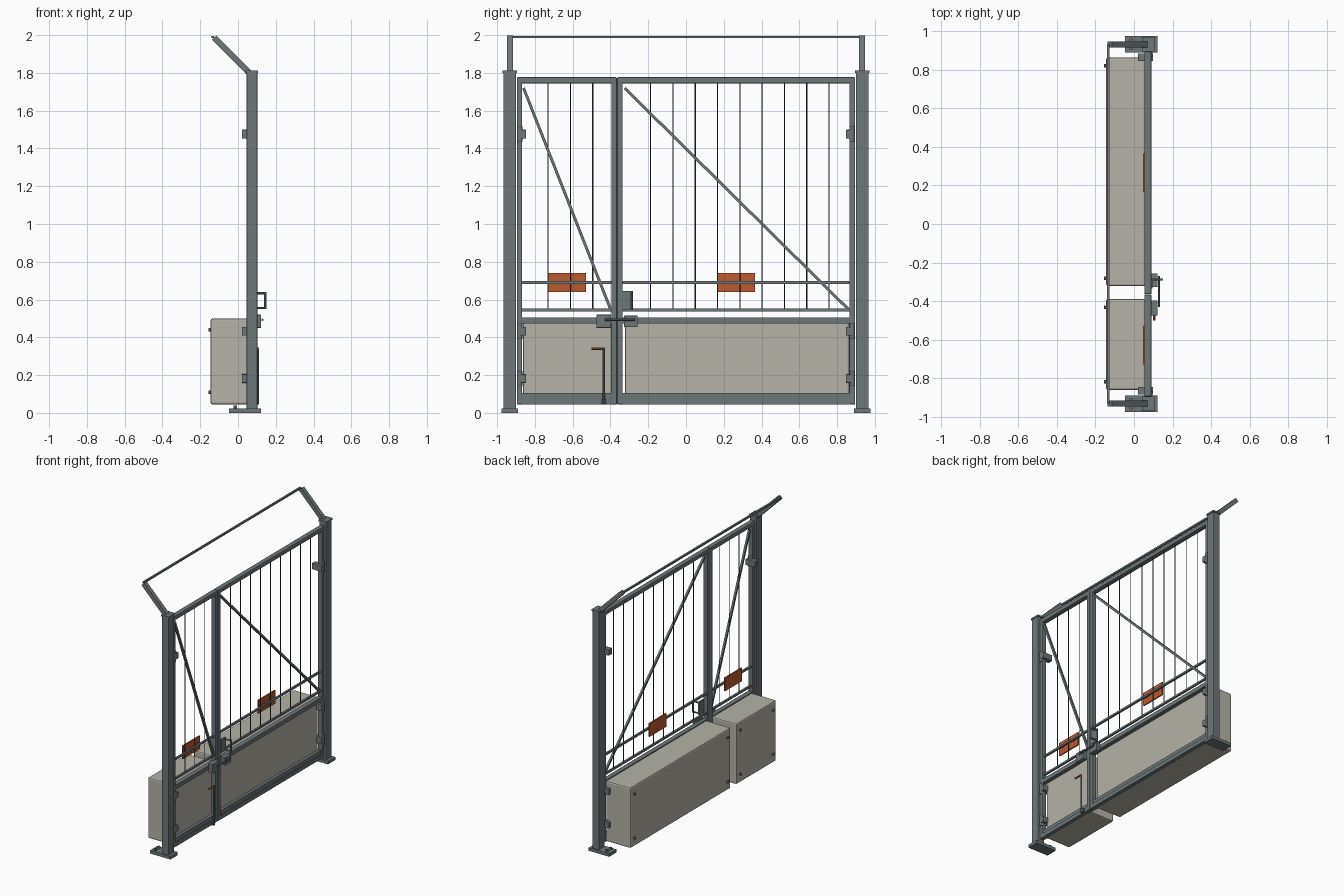
import bpy, bmesh
from mathutils import Vector

if "Cube" in bpy.data.objects:
    bpy.data.objects.remove(bpy.data.objects["Cube"])


def material(name, rgb):
    m = bpy.data.materials.new(name)
    m.diffuse_color = (*rgb, 1)
    m.use_nodes = True
    m.node_tree.nodes["Principled BSDF"].inputs["Base Color"].default_value = m.diffuse_color
    return m


STEEL = material("steel_grey", (0.155, 0.185, 0.195))
WIRE = material("dark_steel", (0.06, 0.07, 0.075))
BEIGE = material("counterweight_beige", (0.46, 0.45, 0.385))
ORANGE = material("sign_orange", (0.50, 0.10, 0.03))


def finish(name, bm, mat, bevel=0):
    me = bpy.data.meshes.new(name)
    bm.to_mesh(me)
    bm.free()
    me.materials.append(mat)
    ob = bpy.data.objects.new(name, me)
    bpy.context.collection.objects.link(ob)
    if bevel:
        mod = ob.modifiers.new("bevel", "BEVEL")
        mod.width, mod.segments = bevel, 2
    return ob


def box(name, x, y, z, mat=STEEL, bevel=0):
    """Box from (min, max) ranges on each axis."""
    bm = bmesh.new()
    bmesh.ops.create_cube(bm, size=1)
    for v in bm.verts:
        for i, (lo, hi) in enumerate((x, y, z)):
            v.co[i] = (lo + hi) / 2 + v.co[i] * (hi - lo)
    return finish(name, bm, mat, bevel)


def bar(name, a, b, width, mat=STEEL, sides=4):
    """Straight bar between two points: square when sides is 4, else round."""
    a, b = Vector(a), Vector(b)
    bm = bmesh.new()
    if sides == 4:
        bmesh.ops.create_cube(bm, size=1)
        for v in bm.verts:
            v.co = Vector((v.co.x * width, v.co.y * width, v.co.z * (b - a).length))
    else:
        bmesh.ops.create_cone(bm, segments=sides, radius1=width / 2, radius2=width / 2,
                              depth=(b - a).length, cap_ends=True)
    d = (b - a).normalized()
    if abs(d.x) < 1e-6:  # stay square to the gate plane
        side = Vector((1, 0, 0))
    else:
        side = Vector((0, 1, 0))
    side = (side - d * side.dot(d)).normalized()
    other = d.cross(side)
    for v in bm.verts:
        v.co = (a + b) / 2 + side * v.co.x + other * v.co.y + d * v.co.z
    return finish(name, bm, mat)


def span(a, b, s):
    return tuple(sorted((a * s, b * s)))


# Posts with base plate, cap, sloping arm and hinges, mirrored in y
for s, side in ((-1, "left"), (1, "right")):
    box(side + "_post", (0.046, 0.102), span(0.9, 0.967, s), (0.02, 1.802), bevel=0.004)
    box(side + "_base_plate", (-0.047, 0.123), span(0.89, 0.977, s), (0, 0.023))
    box(side + "_post_cap", (0.041, 0.106), span(0.895, 0.971, s), (1.8, 1.812))
    bar(side + "_arm", (-0.126, 0.932 * s, 1.987), (0.062, 0.932 * s, 1.798), 0.031)
    for y in (0.912, 0.955):
        bar(side + "_anchor_bolt", (-0.015, y * s, 0.02), (-0.015, y * s, 0.038), 0.02, sides=6)
    for z in (0.182, 0.432, 1.476):
        box(side + "_hinge_block", (0.02, 0.099), span(0.846, 0.886, s), (z - 0.023, z + 0.023), bevel=0.003)
        bar(side + "_hinge_barrel", (0.084, 0.88 * s, z - 0.04), (0.084, 0.88 * s, z + 0.04), 0.03, sides=12)

# Thin bar joining the arm tips
bar("top_bar", (-0.134, -0.932, 1.99), (-0.134, 0.932, 1.99), 0.013)

# Two gate leaves: frame, rails, wires, brace, counterweight and sign
FX = (0.055, 0.09)
T = 0.029


def leaf(name, y0, y1, wires, brace, weight, sign):
    for a in (y0, y1 - T):
        box(name + "_stile", FX, (a, a + T), (0.045, 1.77), bevel=0.003)
    box(name + "_top_rail", (0.054, 0.091), (y0, y1), (1.745, 1.777), bevel=0.005)
    box(name + "_mid_rail", FX, (y0 + T, y1 - T), (0.474, 0.505))
    box(name + "_bottom_rail", FX, (y0 + T, y1 - T), (0.045, 0.075))
    box(name + "_bottom_ledge", (0.055, 0.083), (y0 + T, y1 - T), (0.075, 0.105))
    for z in (0.545, 0.69):
        bar(name + "_thin_rail", (0.072, y0 + T, z), (0.072, y1 - T, z), 0.014)
    for y in wires:
        bar(name + "_wire", (0.07, y, 0.54), (0.07, y, 1.75), 0.006, WIRE, 6)
    bar(name + "_brace", (0.076, brace[0], 1.72), (0.076, brace[1], 0.55), 0.015)
    # Counterweight box and its back bolts
    w0, w1 = weight
    box(name + "_weight", (-0.145, 0.06), (w0, w1), (0.045, 0.5), BEIGE, 0.01)
    for y in (w0 + 0.042, w1 - 0.042):
        for z in (0.11, 0.44):
            bar(name + "_weight_bolt", (-0.157, y, z), (-0.14, y, z), 0.018, sides=8)
    box(name + "_sign", (0.047, 0.056), (sign, sign + 0.2), (0.64, 0.74), ORANGE)
    for y in (sign + 0.04, sign + 0.16):
        bar(name + "_sign_clip", (0.055, y, 0.69), (0.07, y, 0.69), 0.01)


leaf("narrow_leaf", -0.896, -0.366, [-0.73, -0.612, -0.494],
     (-0.86, -0.4), (-0.862, -0.39), -0.73)
leaf("wide_leaf", -0.364, 0.895, [-0.187 + 0.118 * i for i in range(9)],
     (-0.325, 0.858), (-0.323, 0.865), 0.165)

# Latch: two cases joined by a sliding bolt
box("latch_keeper", (0.085, 0.122), (-0.475, -0.397), (0.45, 0.52), bevel=0.003)
box("latch_case", (0.085, 0.122), (-0.328, -0.256), (0.455, 0.515), bevel=0.003)
bar("latch_bolt", (0.13, -0.43, 0.493), (0.13, -0.27, 0.493), 0.012, sides=10)

# Pull handle
box("handle_plate", (0.085, 0.095), (-0.335, -0.28), (0.545, 0.645))
for z in (0.555, 0.634):
    bar("handle_leg", (0.09, -0.288, z), (0.15, -0.288, z), 0.012, sides=8)
bar("handle_grip", (0.145, -0.288, 0.549), (0.145, -0.288, 0.64), 0.013, sides=8)

# Drop bolt with bent orange handle
bar("drop_bolt", (0.106, -0.435, 0.045), (0.106, -0.435, 0.345), 0.013, sides=10)
bar("drop_bolt_handle", (0.106, -0.5, 0.34), (0.106, -0.432, 0.34), 0.013, ORANGE, 10)
for z in (0.06, 0.49):
    box("drop_bolt_guide", (0.085, 0.1), (-0.45, -0.42), (z - 0.012, z + 0.012))
